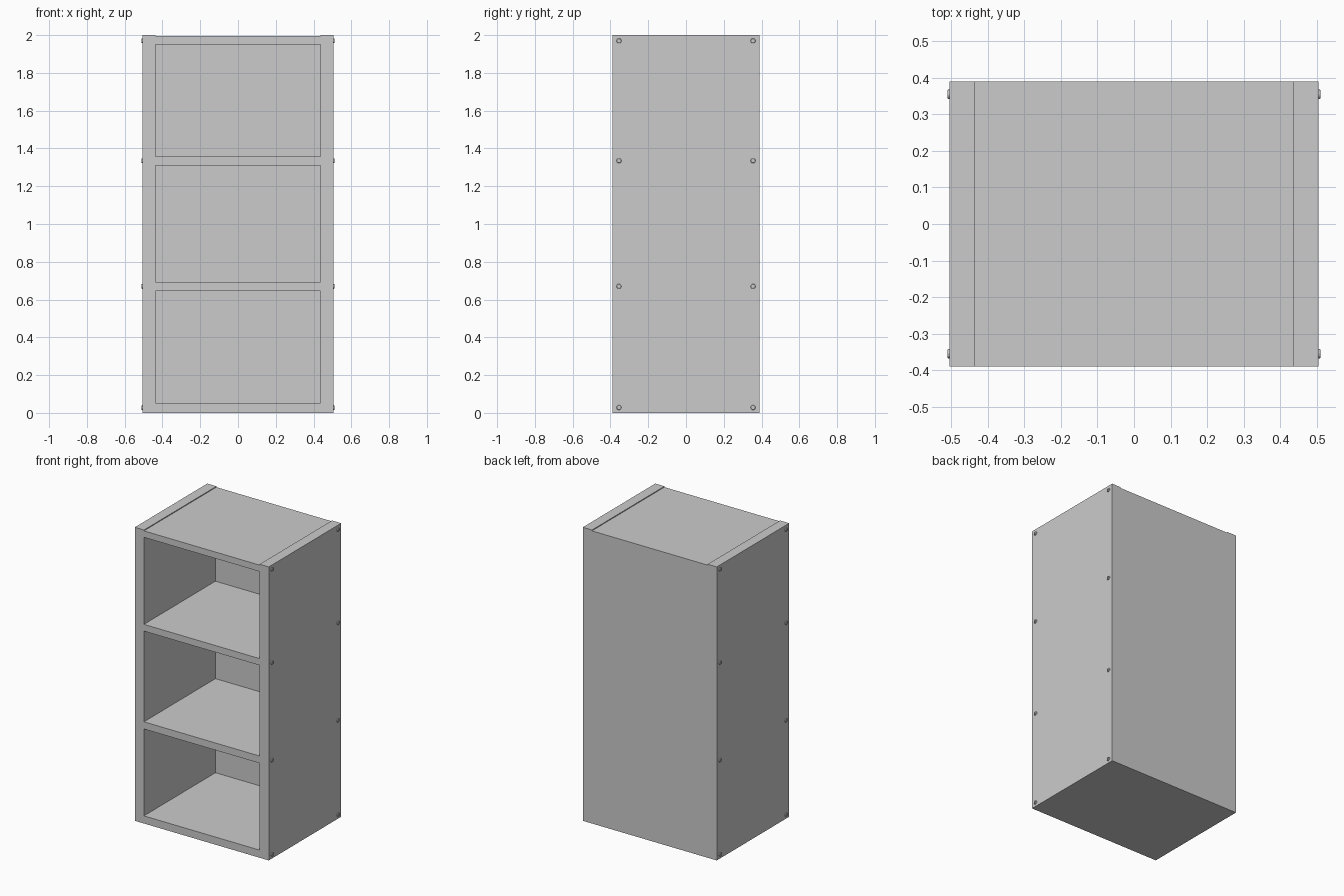
import bpy
import bmesh
import math
from mathutils import Matrix, Vector

default = bpy.data.objects.get("Cube")
if default:
    bpy.data.objects.remove(default, do_unlink=True)

# Overall cabinet dimensions
HALF_W, HALF_D, HEIGHT = 0.505, 0.39, 2.0
INNER = 0.436
BACK = 0.01

grey = bpy.data.materials.new("plain grey")
grey.use_nodes = True
colour = (0.6, 0.6, 0.6, 1)
grey.diffuse_color = colour
grey.node_tree.nodes["Principled BSDF"].inputs["Base Color"].default_value = colour


def finish(name, bm):
    bmesh.ops.recalc_face_normals(bm, faces=bm.faces)
    mesh = bpy.data.meshes.new(name)
    bm.to_mesh(mesh)
    bm.free()
    mesh.materials.append(grey)
    obj = bpy.data.objects.new(name, mesh)
    bpy.context.collection.objects.link(obj)
    return obj


def board(name, low, high):
    low, high = Vector(low), Vector(high)
    bm = bmesh.new()
    place = Matrix.Translation((low + high) / 2) @ Matrix.Diagonal((*(high - low), 1))
    bmesh.ops.create_cube(bm, size=1, matrix=place)
    return finish(name, bm)


def screw(name, side, y, z):
    # Low round head with a recessed hexagonal socket, facing outward
    place = Matrix.Translation((side * HALF_W, y, z)) @ Matrix.Rotation(side * math.pi / 2, 4, "Y")
    bm = bmesh.new()
    rings = []
    for radius, height in ((0.013, -0.004), (0.013, 0.003), (0.011, 0.006), (0.006, 0.006), (0.006, 0.002)):
        ring = bmesh.ops.create_circle(bm, segments=12, radius=radius,
                                       matrix=place @ Matrix.Translation((0, 0, height)))
        rings.append(ring["verts"])
    for a, b in zip(rings, rings[1:]):
        for i in range(12):
            j = (i + 1) % 12
            bm.faces.new((a[i], a[j], b[j], b[i]))
    bm.faces.new(rings[0])
    bm.faces.new(rings[-1])
    return finish(name, bm)


# Side panels, standing slightly proud of the top board
for side, label in ((-1, "right"), (1, "left")):
    xs = sorted((side * INNER, side * HALF_W))
    board(f"{label}_side_panel", (xs[0], -HALF_D, 0), (xs[1], HALF_D, HEIGHT))

# Horizontal boards between the sides
for name, bottom, top in (("bottom_board", 0, 0.052), ("lower_shelf", 0.644, 0.693),
                          ("upper_shelf", 1.311, 1.357), ("top_board", 1.95, 1.994)):
    board(name, (-INNER, -HALF_D, bottom), (INNER, HALF_D - BACK, top))

# Thin back panel
board("back_panel", (-INNER, HALF_D - BACK, 0), (INNER, HALF_D, 1.994))

# Screws at each board, front and back, on both sides
for side, label in ((-1, "right"), (1, "left")):
    for y, end in ((-0.355, "front"), (0.355, "back")):
        for level, z in enumerate((0.028, 0.67, 1.335, 1.97), 1):
            screw(f"{label}_{end}_screw_{level}", side, y, z)
